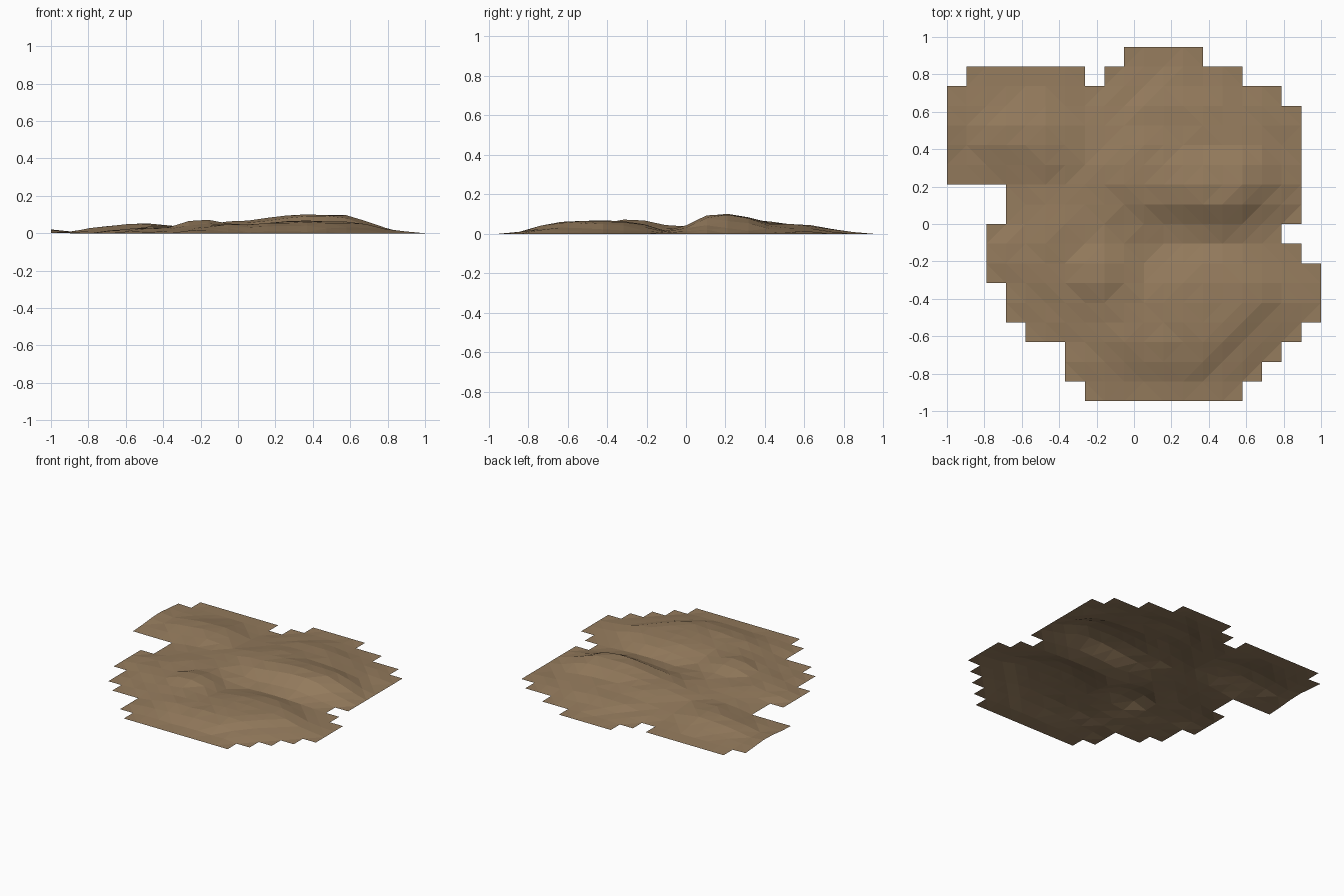
import bpy, bmesh, math, random

random.seed(4)
old = bpy.data.objects.get("Cube")
if old:
    bpy.data.objects.remove(old)

CELL = 2 / 19
# first and last grid line of the ground in each row, front to back
ROWS = [[(7, 15)], [(6, 16)], [(6, 17)], [(4, 18)], [(3, 19)], [(3, 19)],
        [(2, 19)], [(2, 18)], [(2, 17)], [(3, 18)], [(3, 18)], [(0, 18)],
        [(0, 18)], [(0, 18)], [(0, 18)], [(0, 17)], [(1, 7), (8, 15)], [(9, 13)]]

# hills: centre x, centre y, radius x, radius y, height
HILLS = [(.45, .20, .32, .18, .098),    # main peak
         (.12, .28, .28, .22, .07),     # its western shoulder
         (.25, .52, .42, .24, .047),    # northern slope
         (-.18, -.27, .15, .16, .072),  # western ridge
         (-.12, -.5, .25, .25, .045),
         (.4, -.42, .35, .24, .066),    # southern mound
         (.3, -.66, .38, .14, .052),
         (-.55, .42, .25, .2, .052),    # north-western hill
         (-.95, .5, .25, .2, .021),
         (-.5, -.15, .3, .25, .036),    # western flat
         (-.2, .1, .35, .25, .036)]

cells = {(i, j) for j, spans in enumerate(ROWS) for a, b in spans for i in range(a, b)}


def corners(i, j):
    return [(i, j), (i + 1, j), (i + 1, j + 1), (i, j + 1)]


def is_edge(i, j):
    return any((i - a, j - b) not in cells for a in (0, 1) for b in (0, 1))


def place(i, j):
    return -1 + i * CELL, (j - 9) * CELL


points = {p for c in cells for p in corners(*c)}
rim = [p for p in points if is_edge(*p)]


def height(i, j):
    x, y = place(i, j)
    if (i, j) in rim:
        # the western end is cut through a low rise
        return .021 * math.exp(-((y - .5) / .17) ** 2) if i == 0 else 0
    total = 0
    for cx, cy, rx, ry, h in HILLS:
        d = ((x - cx) / rx) ** 2 + ((y - cy) / ry) ** 2
        total += (h * math.exp(-.5 * d ** 1.5)) ** 4
    z = total ** .25
    # gully running east to west below the main peak
    z *= 1 - .45 * math.exp(-((y + .07) / .07) ** 2) * (x > .1)
    gap = min(math.dist((i, j), p) for p in rim)
    z *= min(1, .12 + .36 * gap)
    return max(.004, z + random.uniform(-.003, .003))


# ground sheet
bm = bmesh.new()
verts = {p: bm.verts.new((*place(*p), height(*p))) for p in sorted(points)}
for c in sorted(cells):
    bm.faces.new([verts[p] for p in corners(*c)])
bmesh.ops.triangulate(bm, faces=bm.faces[:], quad_method='SHORT_EDGE')
mesh = bpy.data.meshes.new("ground_patch")
bm.to_mesh(mesh)
bm.free()
ground = bpy.data.objects.new("ground_patch", mesh)
bpy.context.collection.objects.link(ground)

# dry earth colour
earth = bpy.data.materials.new("dry_earth")
earth.use_nodes = True
colour = (.30, .20, .11, 1)
earth.diffuse_color = colour
shader = next(n for n in earth.node_tree.nodes if n.type == 'BSDF_PRINCIPLED')
shader.inputs["Base Color"].default_value = colour
shader.inputs["Roughness"].default_value = .9
mesh.materials.append(earth)
